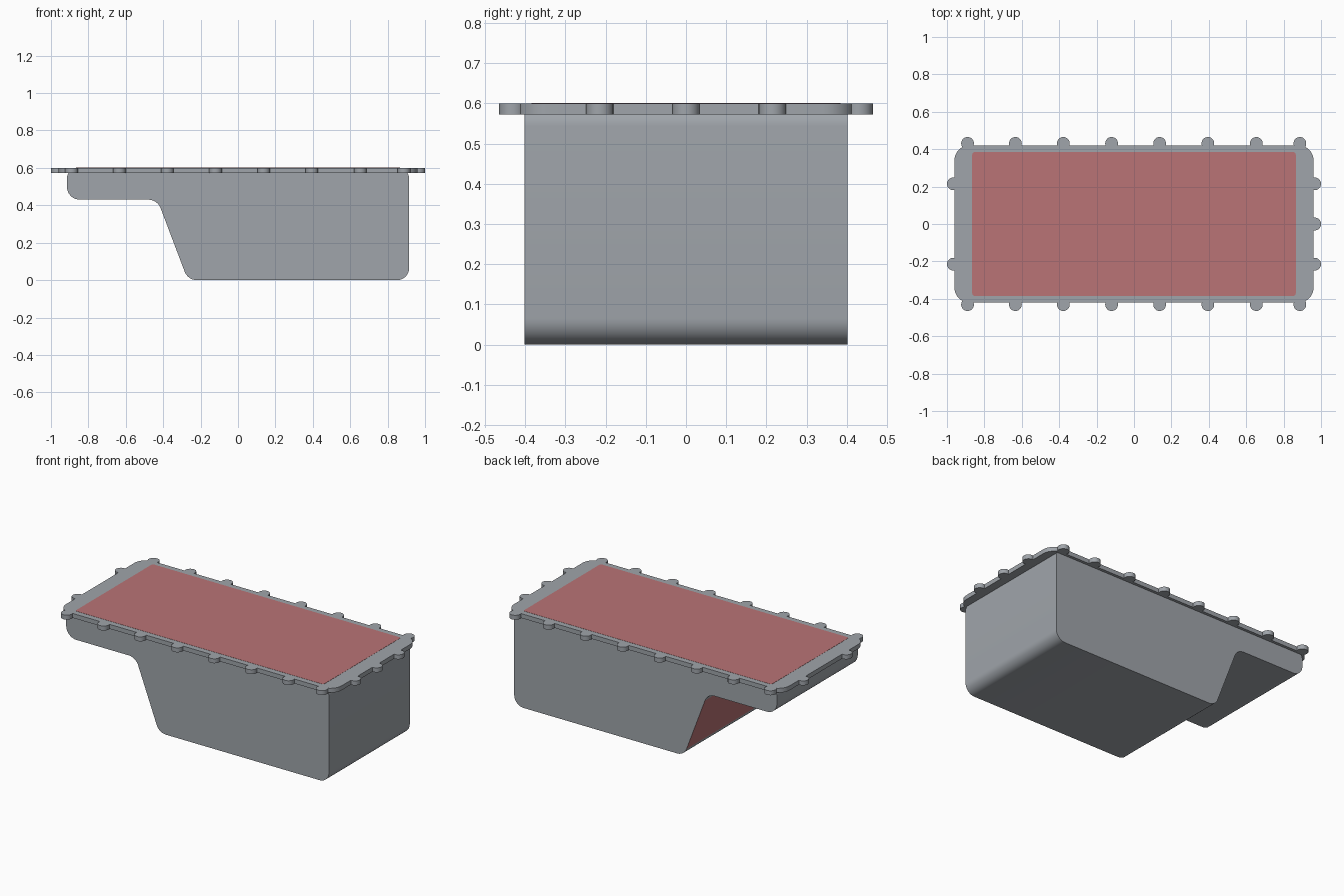
import bpy, bmesh, math
from mathutils import Vector

if "Cube" in bpy.data.objects:
    bpy.data.objects.remove(bpy.data.objects["Cube"])


def material(name, rgb):
    m = bpy.data.materials.new(name)
    m.diffuse_color = (*rgb, 1)
    m.use_nodes = True
    m.node_tree.nodes["Principled BSDF"].inputs["Base Color"].default_value = m.diffuse_color
    return m


GREY = material("metal grey", (0.35, 0.375, 0.405))
RED = material("muted red", (0.49, 0.175, 0.18))


def fillet(points, radii, steps=10):
    """Round every corner of a closed 2D outline."""
    out = []
    for i, r in enumerate(radii):
        p = Vector(points[i])
        a = (Vector(points[i - 1]) - p).normalized()
        b = (Vector(points[(i + 1) % len(points)]) - p).normalized()
        half = a.angle(b) / 2
        c = p + (a + b).normalized() * (r / math.sin(half))
        start = p + a * (r / math.tan(half)) - c
        end = p + b * (r / math.tan(half)) - c
        sweep = math.pi - 2 * half
        for k in range(steps + 1):
            t = k / steps
            v = (start * math.sin((1 - t) * sweep) + end * math.sin(t * sweep)) / math.sin(sweep)
            out.append(c + v)
    return out


def extrude(name, verts, direction, mats):
    """Solid made by extruding a closed outline."""
    bm = bmesh.new()
    face = bm.faces.new([bm.verts.new(v) for v in verts])
    ext = bmesh.ops.extrude_face_region(bm, geom=[face])
    new = [g for g in ext["geom"] if isinstance(g, bmesh.types.BMVert)]
    bmesh.ops.translate(bm, verts=new, vec=direction)
    if not any(f is face for f in bm.faces):
        bm.faces.new([bm.verts[i] for i in range(len(verts))])
    bmesh.ops.holes_fill(bm, edges=bm.edges)
    bmesh.ops.recalc_face_normals(bm, faces=bm.faces)
    me = bpy.data.meshes.new(name)
    bm.to_mesh(me)
    bm.free()
    for m in mats:
        me.materials.append(m)
    ob = bpy.data.objects.new(name, me)
    bpy.context.collection.objects.link(ob)
    return ob


def smooth(ob):
    bpy.ops.object.select_all(action='DESELECT')
    ob.select_set(True)
    bpy.context.view_layer.objects.active = ob
    bpy.ops.object.shade_smooth_by_angle(angle=math.radians(30))


def rounded_plate(name, hx, hy, r, z0, z1, mat):
    rect = fillet([(-hx, -hy), (hx, -hy), (hx, hy), (-hx, hy)], [r] * 4)
    return extrude(name, [(p.x, p.y, z0) for p in rect], (0, 0, z1 - z0), [mat])


# Pan body: side profile with deep sump and shallow shelf
profile = fillet(
    [(-0.268, 0), (0.915, 0), (0.915, 0.598), (-0.915, 0.598), (-0.915, 0.43), (-0.431, 0.43)],
    [0.07, 0.065, 0.055, 0.055, 0.07, 0.07])
body = extrude("pan_body", [(p.x, -0.402, p.y) for p in profile], (0, 0.804, 0), [GREY, RED])
# The sloping wall between shelf and sump is red
for f in body.data.polygons:
    if f.normal.x < -0.5 and f.normal.z < -0.2 and f.area > 0.2:
        f.material_index = 1
smooth(body)

# Mounting flange with bolt bosses around the rim
flange = rounded_plate("mounting_flange", 0.96, 0.42, 0.08, 0.572, 0.6, GREY)
xs = [-0.89, -0.634, -0.378, -0.12, 0.137, 0.395, 0.654, 0.887]
spots = [(x, s * 0.431) for x in xs for s in (-1, 1)]
spots += [(0.966, y) for y in (-0.215, 0, 0.215)] + [(-0.966, y) for y in (-0.215, 0.215)]
bm = bmesh.new()
for x, y in spots:
    ring = [bm.verts.new((x + 0.034 * math.cos(a), y + 0.034 * math.sin(a), 0.572))
            for a in (k * math.tau / 32 for k in range(32))]
    base = bm.faces.new(ring)
    top = bm.faces.new([bm.verts.new(v.co + Vector((0, 0, 0.028))) for v in ring])
    tv = list(top.verts)
    for k in range(32):
        bm.faces.new((ring[k], ring[(k + 1) % 32], tv[(k + 1) % 32], tv[k]))
bmesh.ops.recalc_face_normals(bm, faces=bm.faces)
me = bpy.data.meshes.new("boss_helper")
bm.to_mesh(me)
bm.free()
me.materials.append(GREY)
bosses = bpy.data.objects.new("boss_helper", me)
bpy.context.collection.objects.link(bosses)
bosses.hide_render = True

mod = flange.modifiers.new("bosses", 'BOOLEAN')
mod.operation, mod.solver, mod.object = 'UNION', 'EXACT', bosses
bpy.context.view_layer.objects.active = flange
bpy.ops.object.modifier_apply(modifier=mod.name)
bpy.data.objects.remove(bosses)
smooth(flange)

# Red top panel inside the flange
rounded_plate("top_panel", 0.865, 0.385, 0.015, 0.597, 0.601, RED)
